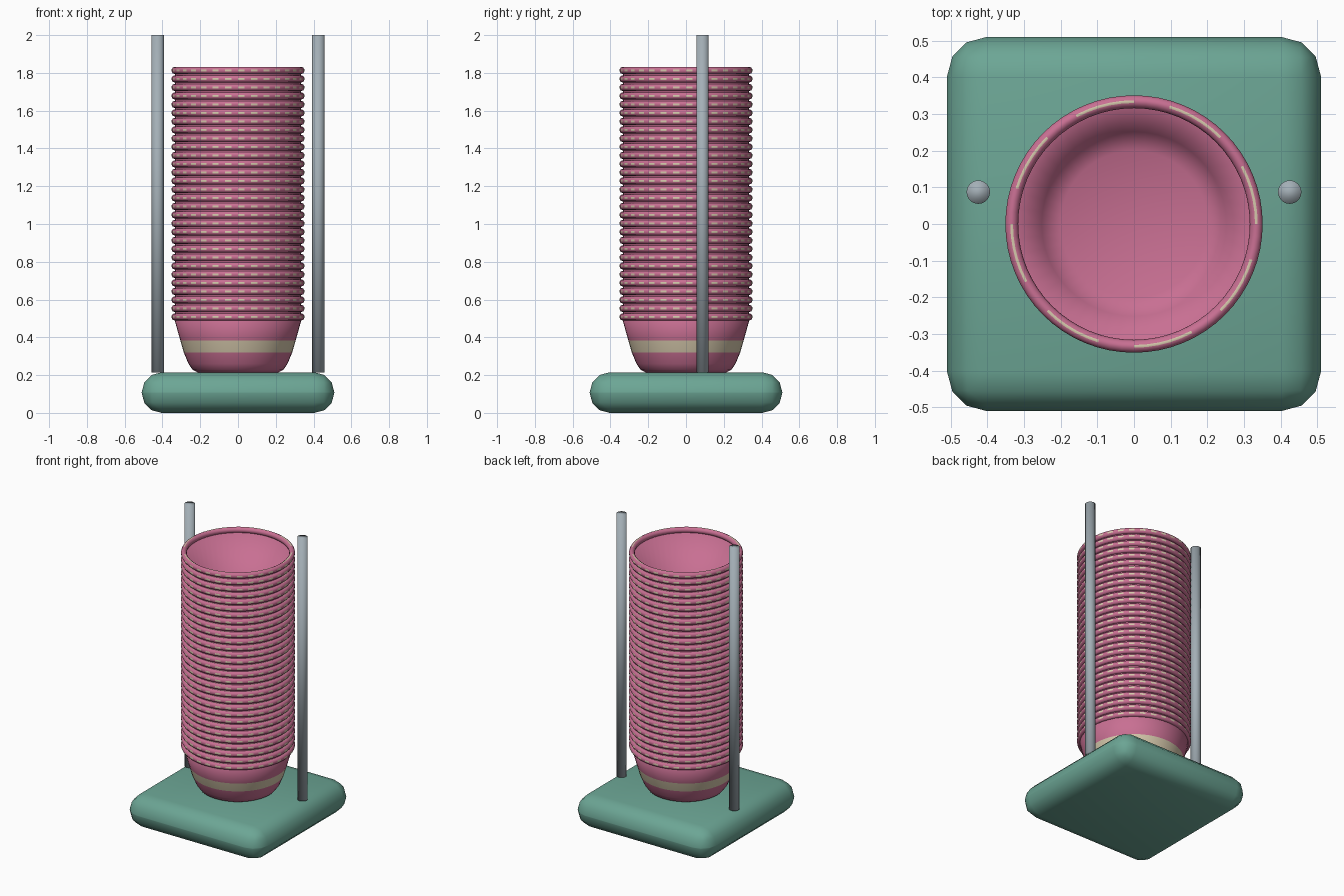
import bpy, bmesh, math

cube = bpy.data.objects.get("Cube")
if cube:
    bpy.data.objects.remove(cube, do_unlink=True)


def material(name, rgb):
    m = bpy.data.materials.new(name)
    m.use_nodes = True
    color = (*rgb, 1)
    m.diffuse_color = color
    m.node_tree.nodes["Principled BSDF"].inputs["Base Color"].default_value = color
    return m


PINK = material("pink", (0.58, 0.16, 0.29))
CREAM = material("cream", (0.67, 0.58, 0.41))
TEAL = material("teal", (0.15, 0.38, 0.30))
STEEL = material("steel", (0.37, 0.43, 0.47))


def finish(name, bm, mats, smooth=True):
    bmesh.ops.recalc_face_normals(bm, faces=bm.faces)
    for f in bm.faces:
        f.smooth = smooth
    mesh = bpy.data.meshes.new(name)
    bm.to_mesh(mesh)
    bm.free()
    for m in mats:
        mesh.materials.append(m)
    obj = bpy.data.objects.new(name, mesh)
    bpy.context.collection.objects.link(obj)
    return obj


def revolve(name, profile, segments, closed, mats, rule):
    """Spin a (radius, z) profile about z; rule(ring, sector) picks the material."""
    bm = bmesh.new()
    rings = []
    for r, z in profile:
        if r == 0:
            rings.append([bm.verts.new((0, 0, z))] * segments)
        else:
            rings.append([bm.verts.new((r * math.cos(2 * math.pi * i / segments),
                                        r * math.sin(2 * math.pi * i / segments), z))
                          for i in range(segments)])
    for j in range(len(rings) - (0 if closed else 1)):
        a, b = rings[j], rings[(j + 1) % len(rings)]
        for i in range(segments):
            k = (i + 1) % segments
            corners = list(dict.fromkeys((a[i], a[k], b[k], b[i])))
            bm.faces.new(corners).material_index = rule(j, i)
    return finish(name, bm, mats)


# Base: a thick rounded slab
bm = bmesh.new()
bmesh.ops.create_cube(bm, size=1)
for v in bm.verts:
    v.co = (v.co.x * 1.02, v.co.y * 1.02, (v.co.z + 0.5) * 0.215)
bmesh.ops.bevel(bm, geom=bm.edges[:], offset=0.106, segments=3, profile=0.5, affect='EDGES')
finish("base", bm, [TEAL])

# Guide rods on both sides
for side, x in (("left", 0.425), ("right", -0.425)):
    bm = bmesh.new()
    bmesh.ops.create_cone(bm, cap_ends=True, segments=24, radius1=0.032, radius2=0.032, depth=1.785)
    bmesh.ops.translate(bm, verts=bm.verts, vec=(x, 0.087, 1.1075))
    finish(side + "_rod", bm, [STEEL])

# One cup: outer wall with a cream band, then the inner wall
cup_profile = [(0, 0.215), (0.215, 0.215), (0.24, 0.228), (0.262, 0.26), (0.287, 0.32),
               (0.305, 0.382), (0.338, 0.5), (0.327, 0.51), (0.252, 0.26), (0.2, 0.235), (0, 0.23)]
cup = revolve("cup", cup_profile, 48, False, [PINK, CREAM], lambda j, i: int(j == 4))

# Rolled rim with a dashed cream line outside and a thin cream ring on top
angles = [-17, 17, 50, 78, 102, 140, 180, 225, 270, 310]
rim_profile = [(0.334 + 0.018 * math.cos(math.radians(a)),
                0.508 + 0.0195 * math.sin(math.radians(a))) for a in angles]
rim = revolve("rim", rim_profile, 64, True, [PINK, CREAM],
              lambda j, i: int((j == 0 and i % 2 == 0) or (j == 3 and i % 8 < 5)))

# Stack of nested cups
for n in range(1, 30):
    for part in (cup, rim):
        copy = bpy.data.objects.new(f"{part.name}_{n + 1}", part.data)
        copy.location.z = 0.045 * n
        bpy.context.collection.objects.link(copy)
